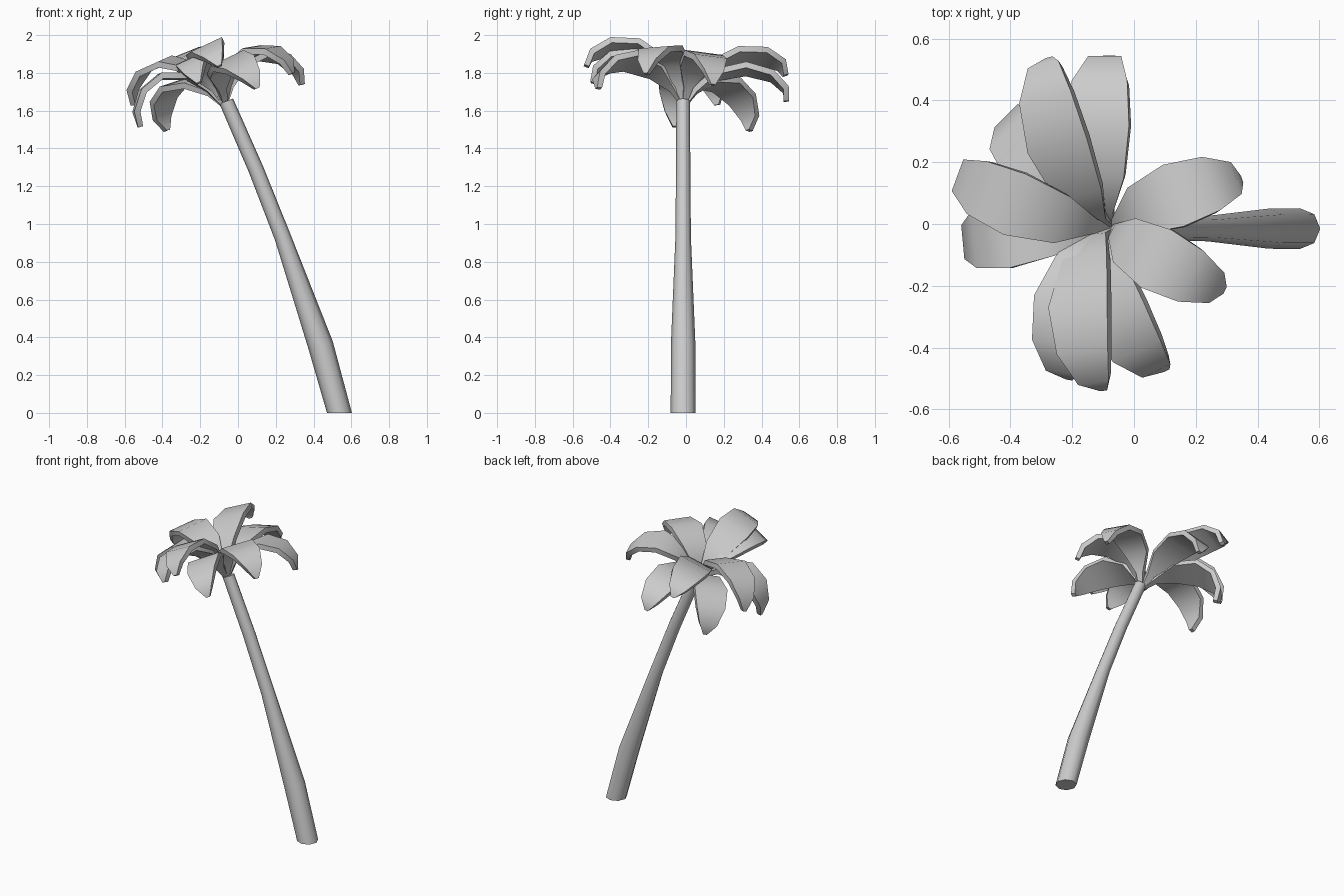
import bpy, math
from mathutils import Vector

if "Cube" in bpy.data.objects:
    bpy.data.objects.remove(bpy.data.objects["Cube"])

CROWN = Vector((-0.075, -0.012, 1.64))     # where every leaf starts


def make_object(name, verts, faces):
    mesh = bpy.data.meshes.new(name)
    mesh.from_pydata(verts, [], faces)
    mesh.update()
    ob = bpy.data.objects.new(name, mesh)
    bpy.context.collection.objects.link(ob)
    bpy.ops.object.select_all(action='DESELECT')
    ob.select_set(True)
    bpy.context.view_layer.objects.active = ob
    bpy.ops.object.mode_set(mode='EDIT')
    bpy.ops.mesh.select_all(action='SELECT')
    bpy.ops.mesh.normals_make_consistent(inside=False)
    bpy.ops.object.mode_set(mode='OBJECT')
    bpy.ops.object.shade_smooth_by_angle(angle=math.radians(50))
    return ob


def loft(name, rings):
    n = len(rings[0])
    verts = [v for r in rings for v in r]
    faces = [tuple(range(n)), tuple(range(len(verts) - n, len(verts)))]
    for i in range(len(rings) - 1):
        for j in range(n):
            k = (j + 1) % n
            faces.append((i*n + j, i*n + k, (i+1)*n + k, (i+1)*n + j))
    return make_object(name, verts, faces)


# Leaning eight-sided trunk: x, z, radius, slope of the ring
rings = []
for x, z, r, slope in [(0.537, 0, 0.066, 0), (0.437, 0.36, 0.065, 0.28),
                       (0.237, 0.93, 0.041, 0.38), (0.095, 1.29, 0.038, 0.4),
                       (-0.062, 1.65, 0.036, 0.4)]:
    rings.append([(x + r*math.cos(a), -0.015 + r*math.sin(a), z + slope*r*math.cos(a))
                  for a in (math.tau*k/8 for k in range(8))])
loft("trunk", rings)

# Leaf shape: position along chord, arch height, half width, thickness
SHAPE = [(0, 0, 0.012, 0.02), (0.09, 0.40, 0.025, 0.03), (0.29, 0.84, 0.08, 0.033),
         (0.6, 1.0, 0.106, 0.033), (0.86, 0.78, 0.092, 0.033),
         (1.0, 0.36, 0.055, 0.033), (1.0, 0, 0.012, 0.028)]


def leaf(name, tip, arc, lean):
    chord = Vector(tip) - CROWN
    length = chord.length
    along = chord.normalized()
    side = along.cross(Vector((-lean, 0, 0.91))).normalized()
    up = side.cross(along)
    # a shorter reach bends the same leaf into a higher arch
    arch = length * math.sqrt(max(0.02, (arc/length - 1) * 3/8))
    mid = [CROWN + along*s*length + up*h*arch for s, h, w, t in SHAPE]
    rings = []
    for i, (s, h, w, t) in enumerate(SHAPE):
        tangent = (mid[min(i+1, len(mid)-1)] - mid[max(i-1, 0)]).normalized()
        down = -side.cross(tangent) * t
        rings.append([mid[i] - side*w, mid[i] + side*w,
                      mid[i] + side*w + down, mid[i] - side*w + down])
    loft(name, rings)


# Ten drooping leaves: tip position, arc length, sideways lean
LEAVES = [(0.35, 0.145, 1.74, 0.73, 0.36), (0.295, -0.215, 1.80, 0.73, 0.15),
          (0.105, -0.475, 1.72, 0.74, 0.44), (-0.098, -0.54, 1.84, 0.78, 0.43),
          (-0.21, -0.505, 1.75, 0.74, 0.41), (-0.53, -0.06, 1.51, 0.81, 0.41),
          (-0.565, 0.17, 1.63, 0.83, 0.41), (-0.385, 0.345, 1.49, 0.75, 0.3),
          (-0.275, 0.54, 1.79, 0.77, 0.37), (-0.08, 0.545, 1.65, 0.74, 0.2)]
for i, (x, y, z, arc, lean) in enumerate(LEAVES):
    leaf(f"leaf_{i + 1}", (x, y, z), arc, lean)
